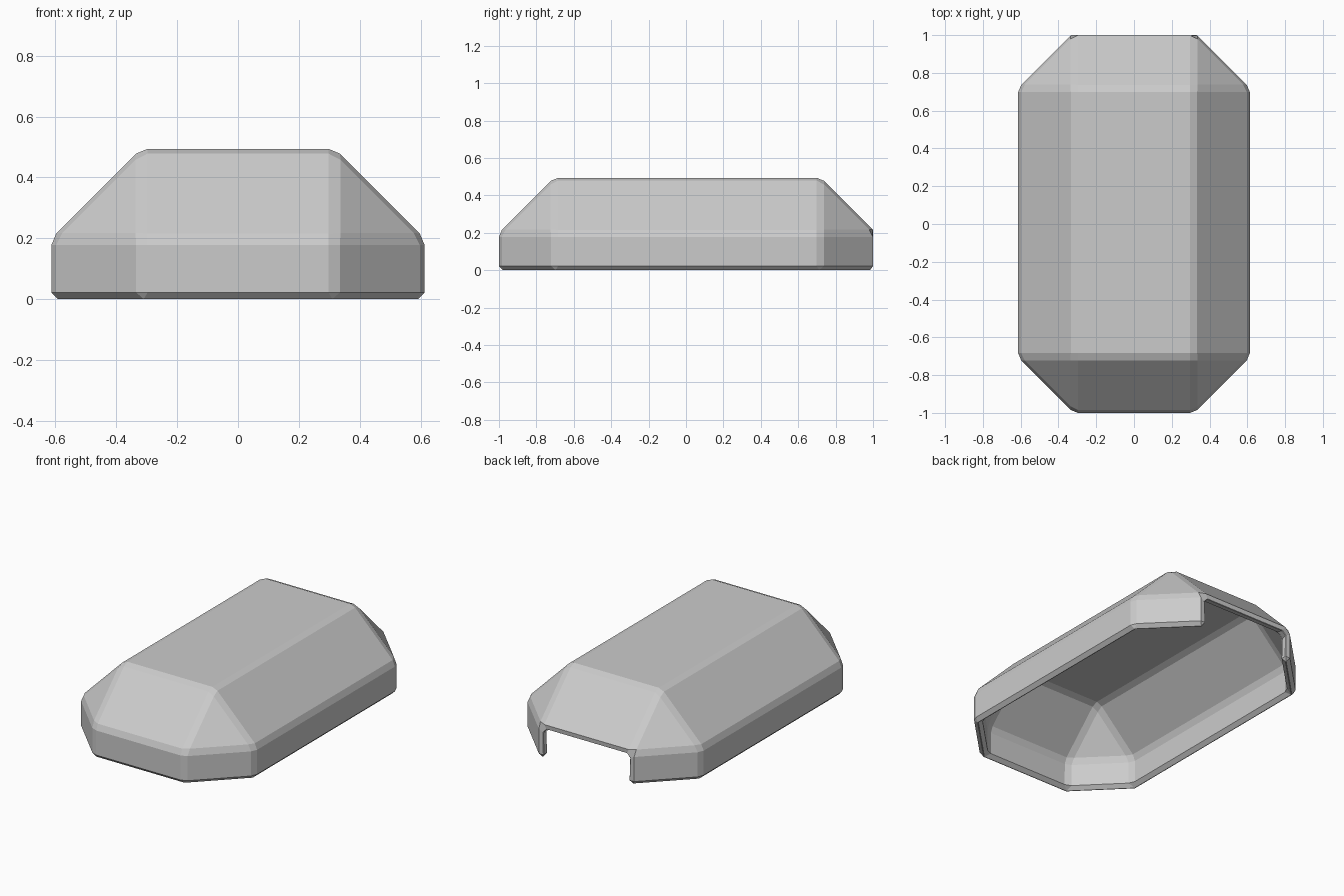
import bpy
import bmesh

if "Cube" in bpy.data.objects:
    bpy.data.objects.remove(bpy.data.objects["Cube"])

HALF_W, FRONT, BACK = 0.613, -1.0, 1.015   # footprint limits
WALL, TOP = 0.2, 0.494                      # eave and roof heights
CUT = TOP - WALL                            # 45 degree slopes and corners

grey = bpy.data.materials.new("plain grey")
grey.diffuse_color = (0.6, 0.6, 0.6, 1)
grey.use_nodes = True
grey.node_tree.nodes["Principled BSDF"].inputs["Base Color"].default_value = grey.diffuse_color

# Octagonal footprint, counter-clockwise, starting on the front edge
xi, yf, yb = HALF_W - CUT, FRONT + CUT, BACK - CUT
outline = [(-xi, FRONT), (xi, FRONT), (HALF_W, yf), (HALF_W, yb),
           (xi, BACK), (-xi, BACK), (-HALF_W, yb), (-HALF_W, yf)]

bm = bmesh.new()
low = [bm.verts.new((x, y, 0)) for x, y in outline]
eave = [bm.verts.new((x, y, WALL)) for x, y in outline]
roof = [bm.verts.new((x, y, TOP)) for x, y in
        [(-xi, yf), (xi, yf), (xi, yb), (-xi, yb)]]

# Walls, leaving the back one open
for i in range(8):
    j = (i + 1) % 8
    if i != 4:
        bm.faces.new((low[i], low[j], eave[j], eave[i]))

# Four roof slopes with a triangular corner beside each
for k in range(4):
    n = (k + 1) % 4
    a, b, c = eave[2 * k], eave[2 * k + 1], eave[(2 * k + 2) % 8]
    bm.faces.new((a, b, roof[n], roof[k]))
    bm.faces.new((b, c, roof[n]))
bm.faces.new(roof)

mesh = bpy.data.meshes.new("shell_cover")
bm.to_mesh(mesh)
bm.free()
mesh.materials.append(grey)
cover = bpy.data.objects.new("shell_cover", mesh)
bpy.context.collection.objects.link(cover)

# Wall thickness, then chamfered edges
solid = cover.modifiers.new("thickness", 'SOLIDIFY')
solid.thickness = 0.048
solid.offset = -1
solid.use_even_offset = True
bevel = cover.modifiers.new("chamfer", 'BEVEL')
bevel.width = 0.022
bevel.segments = 1
bevel.limit_method = 'ANGLE'
